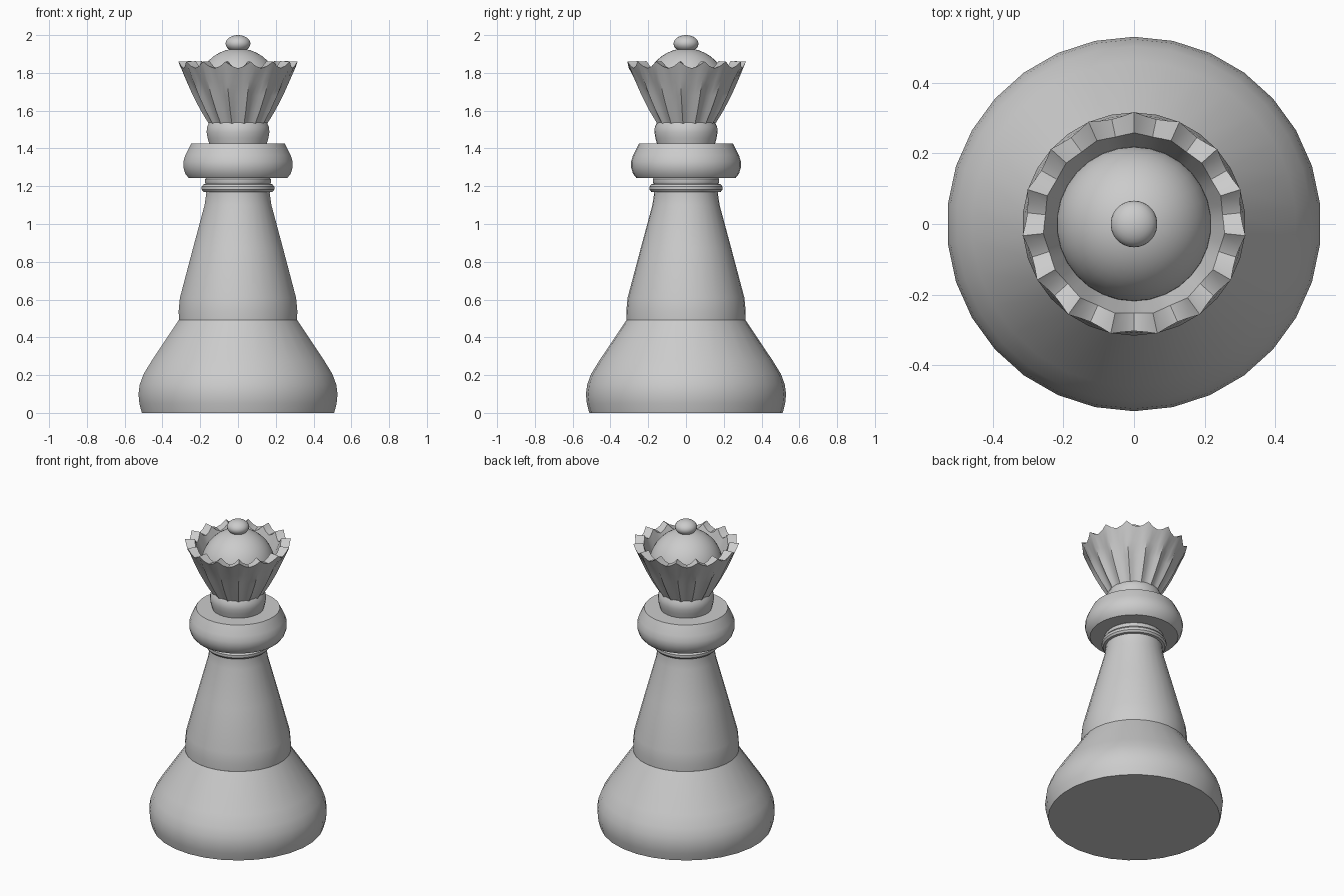
import bpy, bmesh
from math import pi, cos, sin, radians, sqrt

if "Cube" in bpy.data.objects:
    bpy.data.objects.remove(bpy.data.objects["Cube"])


def finish(name, bm, angle=28):
    bmesh.ops.remove_doubles(bm, verts=bm.verts, dist=1e-5)
    bmesh.ops.recalc_face_normals(bm, faces=bm.faces)
    mesh = bpy.data.meshes.new(name)
    bm.to_mesh(mesh)
    bm.free()
    ob = bpy.data.objects.new(name, mesh)
    bpy.context.collection.objects.link(ob)
    bpy.ops.object.select_all(action='DESELECT')
    ob.select_set(True)
    bpy.context.view_layer.objects.active = ob
    bpy.ops.object.shade_smooth_by_angle(angle=radians(angle))
    return ob


def skin(bm, rings):
    """Join consecutive closed rings of points with quads."""
    rows = [[bm.verts.new(p) for p in ring] for ring in rings]
    for a, b in zip(rows, rows[1:]):
        n = len(a)
        for i in range(n):
            j = (i + 1) % n
            bm.faces.new((a[i], a[j], b[j], b[i]))


def lathe(name, profile, sides=30):
    bm = bmesh.new()
    ang = [pi / 2 + 2 * pi * i / sides for i in range(sides)]
    skin(bm, [[(r * cos(a), r * sin(a), z) for a in ang] for r, z in profile])
    return finish(name, bm)


def ellipsoid_profile(radius, half_height, cz, start, steps):
    angles = [start + (pi / 2 - start) * i / steps for i in range(steps + 1)]
    return [(max(radius * cos(t), 0), cz + half_height * sin(t)) for t in angles]


# Flared foot
lathe("base", [(0, 0), (0.512, 0), (0.525, 0.05), (0.53, 0.10), (0.523, 0.15),
               (0.503, 0.205), (0.46, 0.275), (0.315, 0.492), (0, 0.492)])

# Tapering stem
lathe("stem", [(0.314, 0.485), (0.316, 0.54), (0.309, 0.61), (0.24, 0.87),
               (0.178, 1.10), (0.169, 1.16), (0.170, 1.25)])

# Thin ring under the collar, with a second smaller step
lathe("stem_ring", [(0.165, 1.168), (0.184, 1.170), (0.193, 1.182), (0.193, 1.198),
                    (0.184, 1.210), (0.172, 1.213), (0.176, 1.222), (0.176, 1.238),
                    (0.168, 1.245)])

# Wide collar
lathe("collar", [(0, 1.243), (0.262, 1.243), (0.280, 1.265), (0.291, 1.30),
                 (0.291, 1.33), (0.280, 1.365), (0.250, 1.425), (0, 1.425)])

# Neck below the crown
lathe("neck", [(0.152, 1.42), (0.162, 1.455), (0.167, 1.485), (0.165, 1.515),
               (0.153, 1.537), (0, 1.537)])

# Fluted crown: 15 pointed ridges with concave hollows between them
POINTS, STEPS = 15, 4
HOLLOW = [1.0, 0.3, 0.0, 0.3]


def crown_ring(r_ridge, r_valley, z_ridge, z_valley):
    ring = []
    for i in range(POINTS * STEPS):
        a = pi / 2 + 2 * pi * i / (POINTS * STEPS)
        h = HOLLOW[i % STEPS]
        r = r_valley + (r_ridge - r_valley) * h
        ring.append((r * cos(a), r * sin(a), z_valley + (z_ridge - z_valley) * h))
    return ring


bm = bmesh.new()
skin(bm, [crown_ring(*row) for row in (
    (0.155, 0.145, 1.53, 1.53),
    (0.198, 0.178, 1.60, 1.60),
    (0.240, 0.217, 1.68, 1.68),
    (0.278, 0.256, 1.765, 1.75),
    (0.317, 0.303, 1.86, 1.825),
    (0.258, 0.252, 1.862, 1.82),
    (0.215, 0.212, 1.72, 1.72))])
finish("crown", bm)

# Dome inside the crown
lathe("dome", ellipsoid_profile(0.22, 0.22, 1.71, 0, 10))

# Ball finial
lathe("finial", ellipsoid_profile(0.066, 0.045, 1.955, -pi / 2, 14))
